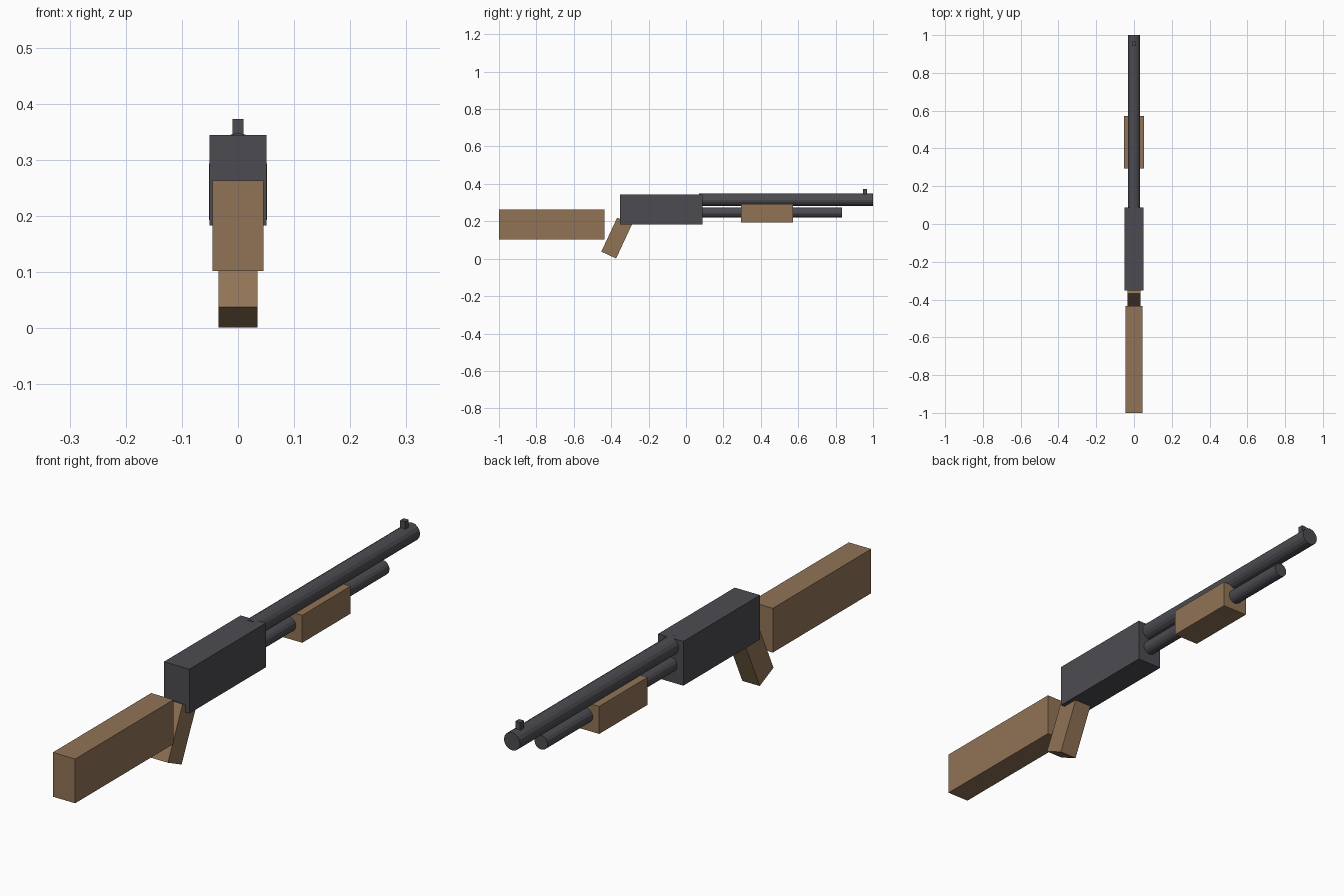
import bpy
from math import radians

cube = bpy.data.objects.get("Cube")
if cube:
    bpy.data.objects.remove(cube, do_unlink=True)


def make_material(name, rgb):
    mat = bpy.data.materials.new(name)
    mat.use_nodes = True
    color = (*rgb, 1)
    mat.diffuse_color = color
    mat.node_tree.nodes["Principled BSDF"].inputs["Base Color"].default_value = color
    return mat


metal = make_material("dark_metal", (0.073, 0.071, 0.082))
wood = make_material("brown_wood", (0.285, 0.174, 0.092))


def finish(name, mat):
    obj = bpy.context.object
    obj.name = name
    obj.data.materials.append(mat)
    return obj


def box(name, mat, width, y_range, z_range):
    """Box centred on x = 0, spanning the given y and z ranges."""
    (y0, y1), (z0, z1) = y_range, z_range
    bpy.ops.mesh.primitive_cube_add(size=1, location=(0, (y0 + y1) / 2, (z0 + z1) / 2))
    obj = finish(name, mat)
    obj.scale = (width, y1 - y0, z1 - z0)
    return obj


def tube(name, mat, radius, y_range, z):
    """Sixteen-sided cylinder lying along y."""
    y0, y1 = y_range
    bpy.ops.mesh.primitive_cylinder_add(
        vertices=16, radius=radius, depth=y1 - y0,
        location=(0, (y0 + y1) / 2, z), rotation=(radians(90), 0, 0))
    return finish(name, mat)


# Wooden parts
box("stock", wood, 0.09, (-1.0, -0.435), (0.102, 0.263))
box("fore_end", wood, 0.104, (0.295, 0.573), (0.193, 0.293))
grip = box("grip", wood, 0.07, (-0.415, -0.328), (0.01, 0.21))
grip.location.y = -0.371
grip.rotation_euler.x = radians(-25)

# Metal parts
box("receiver", metal, 0.102, (-0.353, 0.088), (0.183, 0.344))
tube("barrel", metal, 0.0325, (0.07, 1.0), 0.315)
tube("magazine_tube", metal, 0.0265, (0.07, 0.833), 0.248)
box("front_sight", metal, 0.02, (0.946, 0.967), (0.344, 0.373))
